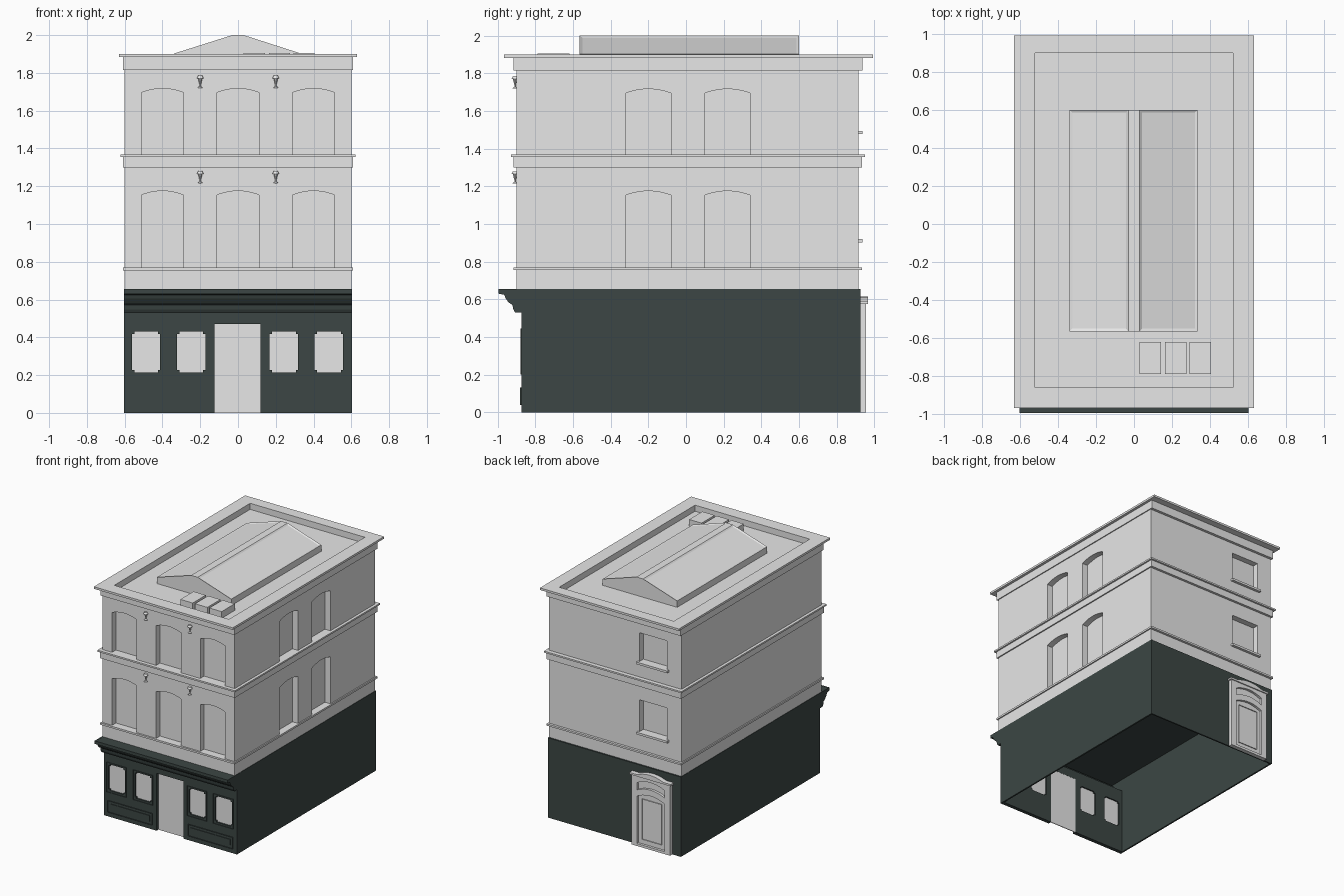
import bpy
import bmesh
from mathutils import Matrix

if "Cube" in bpy.data.objects:
    bpy.data.objects.remove(bpy.data.objects["Cube"], do_unlink=True)


def material(name, rgb):
    m = bpy.data.materials.new(name)
    m.use_nodes = True
    m.diffuse_color = (*rgb, 1)
    m.node_tree.nodes["Principled BSDF"].inputs["Base Color"].default_value = (*rgb, 1)
    return m


STONE = material("pale grey stone", (0.8, 0.8, 0.8))
GREEN = material("dark green paint", (0.045, 0.062, 0.058))


# ---------- helpers ----------
def place(p, axis, d):
    """Put a 2D profile point into space at distance d along the axis."""
    return {"x": (d, p[0], p[1]), "y": (p[0], d, p[1]), "z": (p[0], p[1], d)}[axis]


def add_prism(bm, pts, axis, a, b, rim=0):
    """Extrude a profile from a to b; with a rim, keep only a border of that width."""
    f = bm.faces.new([bm.verts.new(place(p, axis, a)) for p in pts])
    faces = [f]
    if rim:
        faces = bmesh.ops.inset_individual(bm, faces=[f], thickness=rim, use_even_offset=True)["faces"]
        bmesh.ops.delete(bm, geom=[f], context="FACES_ONLY")
    ext = bmesh.ops.extrude_face_region(bm, geom=faces, use_keep_orig=True)["geom"]
    moved = [v for v in ext if isinstance(v, bmesh.types.BMVert)]
    bmesh.ops.translate(bm, verts=moved, vec=place((0, 0), axis, b - a))


def finish(bm, name, mat):
    bmesh.ops.recalc_face_normals(bm, faces=bm.faces)
    me = bpy.data.meshes.new(name)
    bm.to_mesh(me)
    bm.free()
    if mat:
        me.materials.append(mat)
    ob = bpy.data.objects.new(name, me)
    bpy.context.scene.collection.objects.link(ob)
    return ob


def prisms(name, mat, *parts):
    bm = bmesh.new()
    for part in parts:
        add_prism(bm, *part)
    return finish(bm, name, mat)


def rect(x0, x1, y0, y1):
    return [(x0, y0), (x1, y0), (x1, y1), (x0, y1)]


def box(name, mat, x0, x1, y0, y1, z0, z1):
    return prisms(name, mat, (rect(x0, x1, y0, y1), "z", z0, z1))


def arch(c, half, z0, spring, rise, sag=0):
    """Opening with a shallow curved head, and a curved foot if sag is given."""
    ts = [i / 5 - 1 for i in range(11)]
    head = [(c - t * half, spring + rise * (1 - t * t)) for t in ts]
    foot = [(c + t * half, z0 + sag * (1 - t * t)) for t in (ts if sag else (-1, 1))]
    return foot + head


def notched(x0, x1, z0, z1, n=0.012):
    """Rectangle with small square notches in the corners."""
    return [(x0 + n, z0), (x1 - n, z0), (x1 - n, z0 + n), (x1, z0 + n),
            (x1, z1 - n), (x1 - n, z1 - n), (x1 - n, z1), (x0 + n, z1),
            (x0 + n, z1 - n), (x0, z1 - n), (x0, z0 + n), (x0 + n, z0 + n)]


def cut(ob, *parts):
    """Subtract prisms from an object and bake the result."""
    tool = prisms("cutter", None, *parts)
    tool.hide_render = True
    mod = ob.modifiers.new("cut", "BOOLEAN")
    mod.operation, mod.solver, mod.object = "DIFFERENCE", "EXACT", tool
    dg = bpy.context.evaluated_depsgraph_get()
    me = bpy.data.meshes.new_from_object(ob.evaluated_get(dg))
    ob.modifiers.clear()
    ob.data = me
    bpy.data.objects.remove(tool, do_unlink=True)


W, FRONT, BACK = 0.6, -0.9, 0.915
DEPTH = 0.05

# ---------- upper floors with recessed windows ----------
floors = [(0.77, 1.153, 0.022), (1.365, 1.695, 0.022)]
back_windows = [(0.92, 1.18), (1.495, 1.73)]
openings = []
for z0, spring, rise in floors:
    for c in (-0.4, 0, 0.4):
        openings.append((arch(c, 0.112, z0, spring, rise), "y", FRONT - 0.05, FRONT + DEPTH))
    for c in (-0.2, 0.22):
        openings.append((arch(c, 0.12, z0, spring, rise), "x", W - DEPTH, W + 0.05))
for z0, z1 in back_windows:
    openings.append((rect(-0.47, -0.22, z0, z1), "y", BACK - DEPTH, BACK + 0.05))
body = box("upper_walls", STONE, -W, W, FRONT, BACK, 0.65, 1.84)
cut(body, *openings)

for z0, z1 in back_windows:
    box("back_window_sill", STONE, -0.485, -0.205, BACK - 0.01, 0.937, z0 - 0.018, z0)

# ---------- string courses and crowning cornice ----------
box("lower_string_course", STONE, -0.61, 0.61, -0.915, 0.935, 0.755, 0.77)
box("middle_frieze", STONE, -0.61, 0.61, -0.915, 0.935, 1.3, 1.355)
box("middle_cornice", STONE, -0.623, 0.623, -0.93, 0.95, 1.355, 1.368)
frieze = box("top_frieze", STONE, -0.608, 0.608, -0.915, 0.937, 1.815, 1.883)
slab = box("top_cornice", STONE, -0.63, 0.63, -0.967, 0.992, 1.883, 1.9)
for ob in (frieze, slab):
    cut(ob, (rect(-0.52, 0.52, -0.86, 0.9), "z", 1.85, 1.95))

# ---------- roof lantern with framed slopes ----------
bm = bmesh.new()
add_prism(bm, [(-0.34, 1.845), (0.335, 1.845), (0.335, 1.902), (0.03, 2.0),
               (-0.03, 2.0), (-0.34, 1.902)], "y", -0.565, 0.6)
bmesh.ops.recalc_face_normals(bm, faces=bm.faces)
slopes = [f for f in bm.faces if abs(f.normal.x) > 0.2 and f.normal.z > 0.2]
bmesh.ops.inset_individual(bm, faces=slopes, thickness=0.02, depth=-0.006)
finish(bm, "roof_lantern", STONE)

for x0 in (0.03, 0.163, 0.293):
    box("roof_vent", STONE, x0, x0 + 0.112, -0.79, -0.62, 1.845, 1.905)

# ---------- small wall lamps ----------
for z in (1.28, 1.785):
    for x in (-0.2, 0.2):
        bm = bmesh.new()
        for r0, r1, h, dz in ((0.019, 0.012, 0.014, -0.007), (0.005, 0.012, 0.03, -0.028),
                              (0.004, 0.004, 0.025, -0.052), (0.014, 0.006, 0.008, -0.06)):
            bmesh.ops.create_cone(bm, cap_ends=True, segments=10, radius1=r0, radius2=r1,
                                  depth=h, matrix=Matrix.Translation((x, FRONT - 0.008, z + dz)))
        finish(bm, "wall_lamp", STONE)

# ---------- hollow ground floor ----------
G_FRONT, G_BACK, G_TOP = -0.875, 0.927, 0.655
for s in (-1, 1):
    xs = sorted((s * 0.603, s * 0.59))
    box("ground_side_wall", GREEN, *xs, G_FRONT, G_BACK, 0, G_TOP)
box("ground_back_wall", GREEN, -0.6, 0.6, G_BACK - 0.012, G_BACK, 0, G_TOP - 0.001)
box("ground_ceiling", GREEN, -0.6, 0.6, -0.99, G_BACK, 0.64, G_TOP - 0.001)

# ---------- shopfront cornice: moulded shell with closed ends ----------
mould = [(-0.995, G_TOP), (-0.995, 0.63), (-0.965, 0.624), (-0.958, 0.605), (-0.942, 0.583),
         (-0.922, 0.57), (-0.918, 0.548), (-0.908, 0.53), (-0.875, 0.53)]
inner = [(y + 0.01, z + 0.006) for y, z in reversed(mould[1:])]
prisms("shopfront_cornice", GREEN, (mould + inner + [(-0.985, G_TOP)], "x", -0.6, 0.6))
for s in (-1, 1):
    prisms("cornice_end", GREEN, (mould + [(-0.875, G_TOP)], "x", s * 0.592, s * 0.603))

# ---------- shopfront wall, windows and door ----------
shop = box("shopfront_wall", GREEN, -0.6, 0.6, G_FRONT, G_FRONT + 0.03, 0, 0.54)
panes = [(-0.56, -0.412), (-0.322, -0.172), (0.168, 0.318), (0.405, 0.557)]
cut(shop, (rect(-0.125, 0.12, -0.05, 0.47), "y", -0.95, -0.8),
    *[(notched(x0, x1, 0.215, 0.43), "y", -0.95, -0.8) for x0, x1 in panes])
for x0, x1 in panes:
    box("shop_window_pane", STONE, x0 - 0.005, x1 + 0.005, -0.862, -0.856, 0.21, 0.435)
    prisms("shop_window_frame", GREEN,
           (rect(x0 - 0.014, x1 + 0.014, 0.201, 0.444), "y", -0.88, -0.87, 0.013))
box("shop_door", STONE, -0.13, 0.125, -0.852, -0.846, 0, 0.475)

# ---------- stall riser panels under the windows ----------
for x0, x1 in ((-0.567, -0.163), (0.163, 0.567)):
    prisms("riser_panel_frame", GREEN, (rect(x0, x1, 0.038, 0.132), "y", -0.883, -0.87, 0.014))
    prisms("riser_panel", GREEN, (rect(x0 + 0.023, x1 - 0.023, 0.061, 0.109), "y", -0.88, -0.87))

# ---------- back door with transom and curved hood ----------
DOOR = -0.35
surround = box("back_door_surround", STONE, DOOR - 0.175, DOOR + 0.175, 0.92, 0.957, 0, 0.582)
cut(surround, (arch(DOOR, 0.125, 0.02, 0.41, 0.03), "y", 0.937, 1.0),
    (arch(DOOR, 0.125, 0.46, 0.52, 0.03, 0.03), "y", 0.937, 1.0))
prisms("back_door_panel", STONE, (rect(DOOR - 0.09, DOOR + 0.09, 0.06, 0.39), "y", 0.93, 0.944, 0.015))
hood = [(DOOR - 0.187, 0.575), (DOOR + 0.187, 0.575), (DOOR + 0.187, 0.59)]
hood += arch(DOOR, 0.12, 0, 0.59, 0.025)[2:] + [(DOOR - 0.187, 0.59)]
prisms("back_door_hood", STONE, (hood, "y", 0.92, 0.966))
